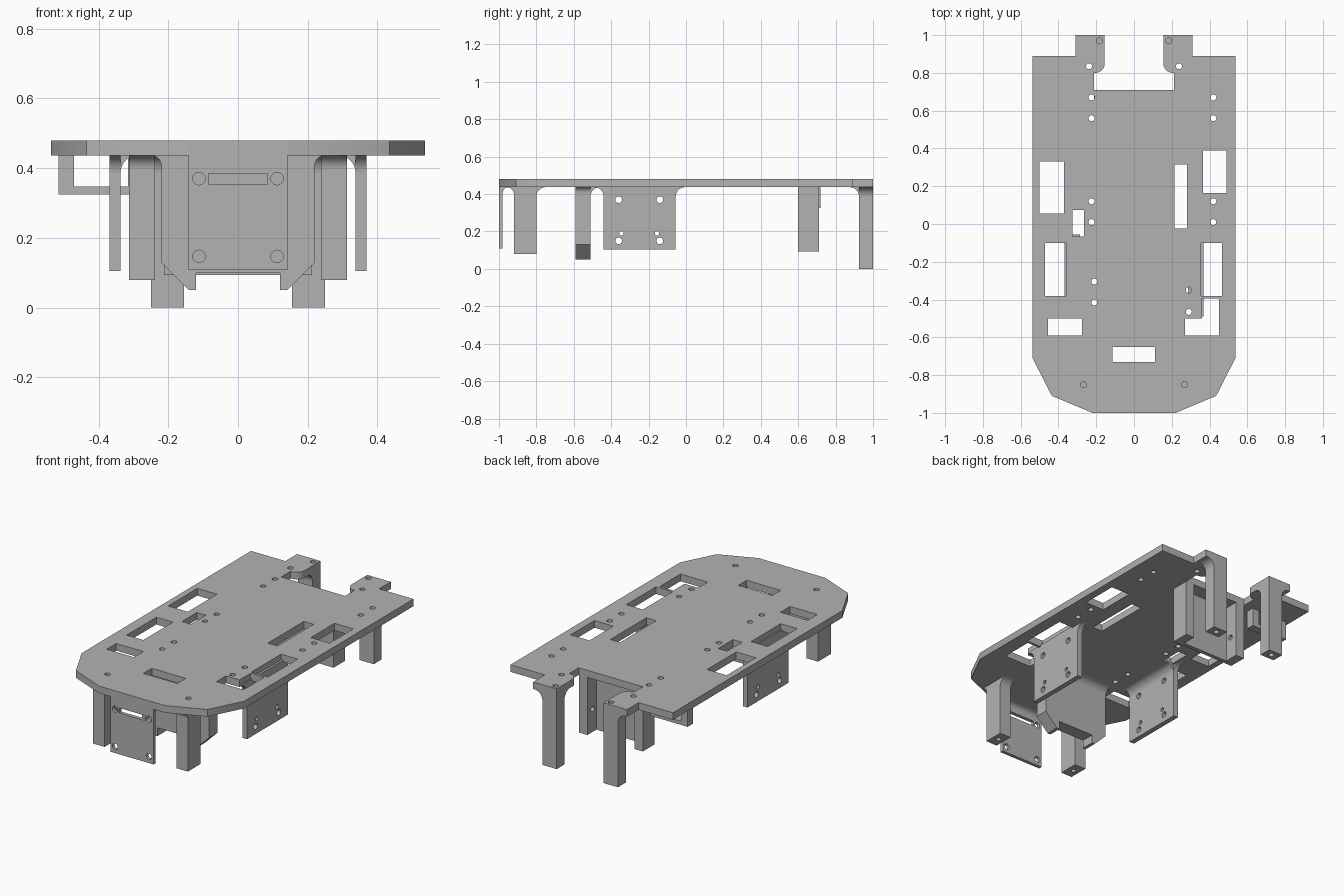
import bpy, bmesh, math
from mathutils import Vector

if "Cube" in bpy.data.objects:
    bpy.data.objects.remove(bpy.data.objects["Cube"], do_unlink=True)

TOP, UNDER = 0.48, 0.437
R = 0.05

grey = bpy.data.materials.new("plain grey")
grey.use_nodes = True
colour = (0.45, 0.45, 0.45, 1)
grey.diffuse_color = colour
grey.node_tree.nodes["Principled BSDF"].inputs["Base Color"].default_value = colour


def place(axis, u, v, w):
    """Profile point (u, v) at distance w along the extrusion axis."""
    return {"x": (w, u, v), "y": (u, w, v), "z": (u, v, w)}[axis]


def add_prism(bm, pts, axis, lo, hi):
    a = [bm.verts.new(place(axis, u, v, lo)) for u, v in pts]
    b = [bm.verts.new(place(axis, u, v, hi)) for u, v in pts]
    faces = [bm.faces.new(a), bm.faces.new(b)]
    for i in range(len(pts)):
        j = (i + 1) % len(pts)
        faces.append(bm.faces.new((a[i], a[j], b[j], b[i])))
    bmesh.ops.recalc_face_normals(bm, faces=faces)


def rect(u0, u1, v0, v1):
    return [(u0, v0), (u1, v0), (u1, v1), (u0, v1)]


def circle(u, v, r, n=16):
    return [(u + r * math.cos(math.tau * i / n), v + r * math.sin(math.tau * i / n))
            for i in range(n)]


def fillet(edge, side, r=R):
    """Concave wedge under the deck, spreading from a wall at 'edge' towards 'side'."""
    arc = [(edge + side * r * (1 - math.cos(t)), UNDER - r * (1 - math.sin(t)))
           for t in (math.pi / 2 * i / 8 for i in range(9))]
    return arc + [(edge + side * r, UNDER + 0.01), (edge, UNDER + 0.01)]


def make(name, prisms, cuts=()):
    """Object from extruded profiles, with optional cut-outs."""
    def build(label, items):
        bm = bmesh.new()
        for item in items:
            add_prism(bm, *item)
        mesh = bpy.data.meshes.new(label)
        bm.to_mesh(mesh)
        bm.free()
        ob = bpy.data.objects.new(label, mesh)
        bpy.context.collection.objects.link(ob)
        return ob
    ob = build(name, prisms)
    if cuts:
        cutter = build(name + "_cutter", cuts)
        cutter.hide_render = True
        mod = ob.modifiers.new("cut", "BOOLEAN")
        mod.operation, mod.solver, mod.object = "DIFFERENCE", "EXACT", cutter
        graph = bpy.context.evaluated_depsgraph_get()
        mesh = bpy.data.meshes.new_from_object(ob.evaluated_get(graph))
        ob.modifiers.clear()
        ob.data = mesh
        bpy.data.objects.remove(cutter, do_unlink=True)
    ob.data.materials.clear()
    ob.data.materials.append(grey)
    bpy.ops.object.select_all(action="DESELECT")
    ob.select_set(True)
    bpy.context.view_layer.objects.active = ob
    bpy.ops.object.shade_smooth_by_angle(angle=math.radians(30))
    return ob


# Deck: chamfered nose, two rear tabs with rounded inner corners
half = [(0.22, -1), (0.435, -0.91), (0.537, -0.71), (0.537, 0.89), (0.31, 0.89),
        (0.31, 1), (0.155, 1)]
half += [(0.205 - R * math.cos(t), 0.85 - R * math.sin(t))
         for t in (math.pi / 2 * i / 6 for i in range(7))]
half += [(0.212, 0.80), (0.212, 0.71)]
outline = half + [(-x, y) for x, y in reversed(half)]
windows = [rect(-0.5, -0.37, 0.055, 0.33), rect(-0.325, -0.265, -0.065, 0.075),
           rect(-0.47, -0.36, -0.38, -0.10), rect(-0.455, -0.275, -0.59, -0.50),
           rect(-0.115, 0.11, -0.73, -0.65), rect(0.355, 0.465, -0.38, -0.10),
           rect(0.365, 0.49, 0.165, 0.39), rect(0.215, 0.28, -0.025, 0.315),
           [(0.27, -0.59), (0.45, -0.59), (0.45, -0.395), (0.36, -0.395),
            (0.36, -0.50), (0.27, -0.50)]]
holes = [(x, y) for x in (-0.225, 0.42) for y in (0.67, 0.56, 0.12, 0.01)]
holes += [(-0.21, -0.305), (-0.21, -0.415), (0.29, -0.35), (0.29, -0.465)]
holes += [(s * x, y) for s in (-1, 1) for x, y in ((0.268, -0.85), (0.183, 0.97), (0.238, 0.835))]
cuts = [(w, "z", 0.4, 0.6) for w in windows]
cuts += [(circle(x, y, 0.016), "z", 0.4, 0.6) for x, y in holes]
make("deck", [(outline, "z", UNDER, TOP)], cuts)

# Front mounting plate with slot and four holes
make("front_plate", [(rect(-0.142, 0.142, 0.108, TOP - 0.001), "y", -1.001, -0.98)],
     [(rect(-0.085, 0.085, 0.355, 0.385), "y", -1.1, -0.9)]
     + [(circle(x, z, 0.018), "y", -1.1, -0.9) for x in (-0.112, 0.112) for z in (0.147, 0.37)])
make("front_plate_fillet", [(fillet(-0.98, 1, 0.03), "x", -0.142, 0.142)])

for s, tag in ((1, "left"), (-1, "right")):
    def span(a, b):
        return tuple(sorted((s * a, s * b)))

    # Front leg, flared fore and aft
    lo, hi = span(0.238, 0.313)
    make("front_leg_" + tag, [(rect(lo, hi, 0.08, UNDER + 0.01), "y", -0.92, -0.80)],
         [(circle((lo + hi) / 2, -0.86, 0.014), "z", 0, 0.15)])
    make("front_leg_fillets_" + tag, [(fillet(-0.80, 1), "x", lo, hi),
                                      (fillet(-0.92, -1, 0.04), "x", lo, hi)])

    # Rear leg, flared forwards and outwards
    lo, hi = span(0.155, 0.25)
    make("rear_leg_" + tag, [(rect(lo, hi, 0, UNDER + 0.01), "y", 0.925, 1)],
         [(circle((lo + hi) / 2, 0.962, 0.016), "z", -0.1, 0.1)])
    make("rear_leg_fillets_" + tag, [(fillet(0.925, -1), "x", lo, hi),
                                     (fillet(s * 0.25, s), "y", 0.925, 1)])

    # Side motor plate with six holes
    lo, hi = span(0.337, 0.368)
    drill = [(y, z, 0.018) for y in (-0.36, -0.14) for z in (0.15, 0.37)]
    drill += [(y, 0.19, 0.012) for y in (-0.345, -0.155)]
    make("side_plate_" + tag, [(rect(-0.44, -0.055, 0.105, UNDER + 0.01), "x", lo, hi)],
         [(circle(y, z, r), "x", lo - 0.1, hi + 0.1) for y, z, r in drill])
    make("side_plate_fillets_" + tag, [(fillet(s * 0.337, -s), "y", -0.44, -0.055),
                                       (fillet(-0.44, -1), "x", lo, hi),
                                       (fillet(-0.055, 1), "x", lo, hi)])

    # Flange of the rear channel, with a blind hole on its inner face
    lo, hi = span(0.155, 0.212)
    inner = span(0.1, 0.19)
    make("rear_flange_" + tag, [(rect(lo, hi, 0.093, UNDER + 0.01), "y", 0.60, 0.71)],
         [(circle(0.66, 0.23, 0.016), "x", *inner)])

# Rear channel web
make("rear_web", [(rect(-0.16, 0.16, 0.093, UNDER + 0.01), "y", 0.601, 0.625)])

# Middle wall with chamfered hooks along its bottom
side = [(0.12, 0.1), (0.12, 0.05), (0.14, 0.05), (0.22, 0.13), (0.22, UNDER + 0.01)]
make("middle_wall", [(side + [(-x, z) for x, z in reversed(side)], "y", -0.59, -0.51)])
make("middle_wall_fillets", [(fillet(-0.51, 1), "x", -0.22, 0.22),
                             (fillet(0.22, 1, 0.03), "y", -0.59, -0.51),
                             (fillet(-0.22, -1, 0.03), "y", -0.59, -0.51)])

# Cable loop under the right rear edge
make("cable_loop", [([(-0.515, 0.325), (-0.27, 0.325), (-0.27, 0.445), (-0.315, 0.445),
                      (-0.315, 0.347), (-0.47, 0.347), (-0.47, 0.445), (-0.515, 0.445)],
                     "y", 0.67, 0.72)])
